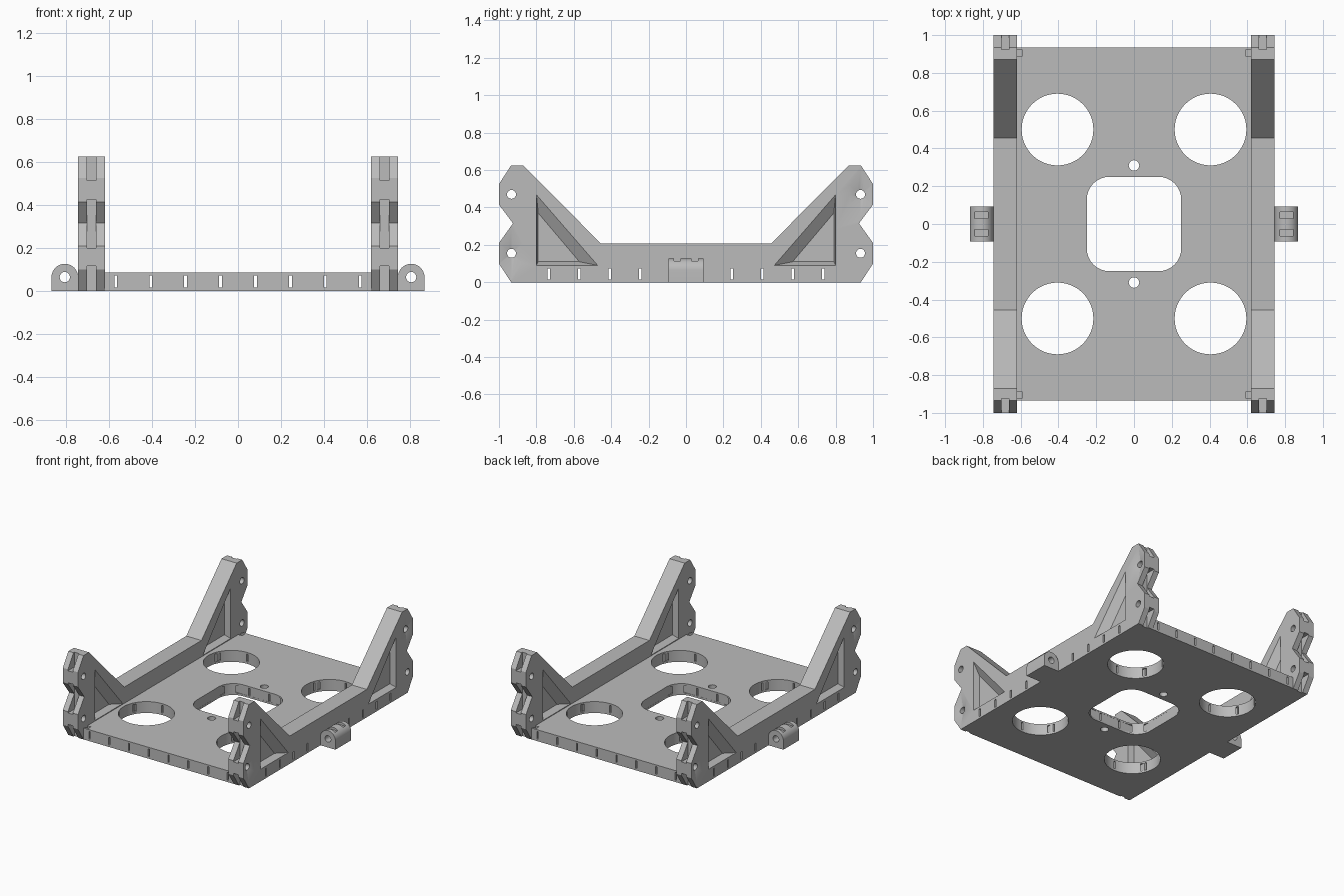
import bpy
import bmesh
from math import cos, sin, pi, radians

cube = bpy.data.objects.get("Cube")
if cube:
    bpy.data.objects.remove(cube)

grey = bpy.data.materials.new("light_grey")
grey.use_nodes = True
grey.diffuse_color = (0.5, 0.5, 0.5, 1)
grey.node_tree.nodes["Principled BSDF"].inputs["Base Color"].default_value = (0.5, 0.5, 0.5, 1)


def loft(name, axis, a, b, profile, end_profile=None):
    """Solid between a profile at a and another (or the same) at b."""
    place = {"x": lambda t, p: (t, p[0], p[1]),
             "y": lambda t, p: (p[0], t, p[1]),
             "z": lambda t, p: (p[0], p[1], t)}[axis]
    bm = bmesh.new()
    lower = [bm.verts.new(place(a, p)) for p in profile]
    upper = [bm.verts.new(place(b, p)) for p in (end_profile or profile)]
    bm.faces.new(lower)
    bm.faces.new(upper)
    n = len(lower)
    for i in range(n):
        j = (i + 1) % n
        bm.faces.new((lower[i], lower[j], upper[j], upper[i]))
    bmesh.ops.recalc_face_normals(bm, faces=bm.faces)
    mesh = bpy.data.meshes.new(name)
    bm.to_mesh(mesh)
    bm.free()
    mesh.materials.append(grey)
    obj = bpy.data.objects.new(name, mesh)
    bpy.context.collection.objects.link(obj)
    return obj


def rect(u0, u1, v0, v1):
    return [(u0, v0), (u1, v0), (u1, v1), (u0, v1)]


def box(x0, x1, y0, y1, z0, z1):
    return loft("cutter", "z", z0, z1, rect(x0, x1, y0, y1))


def arc(cx, cy, r, start, end, n):
    return [(cx + r * cos(start + (end - start) * i / n),
             cy + r * sin(start + (end - start) * i / n)) for i in range(n + 1)]


def circle(cx, cy, r, n=32):
    return arc(cx, cy, r, 0, 2 * pi, n)[:-1]


def cut(obj, cutters):
    """Subtract each cutter and bake the result."""
    for c in cutters:
        c.hide_render = True
        mod = obj.modifiers.new("cut", "BOOLEAN")
        mod.operation = "DIFFERENCE"
        mod.solver = "EXACT"
        mod.object = c
    graph = bpy.context.evaluated_depsgraph_get()
    result = bpy.data.meshes.new_from_object(obj.evaluated_get(graph))
    obj.modifiers.clear()
    obj.data = result
    for c in cutters:
        bpy.data.objects.remove(c)


def smooth(obj):
    bpy.ops.object.select_all(action="DESELECT")
    obj.select_set(True)
    bpy.context.view_layer.objects.active = obj
    bpy.ops.object.shade_smooth_by_angle(angle=radians(25))


INNER, OUTER = 0.62, 0.745
PITCH = 0.163
SIGNS = (-1, 1)

# Base plate with large holes, a rounded window and screw holes
plate = loft("base_plate", "z", 0, 0.085, rect(-INNER, INNER, -0.935, 0.935))
window = []
for k, (sx, sy) in enumerate([(1, 1), (-1, 1), (-1, -1), (1, -1)]):
    window += arc(sx * 0.13, sy * 0.13, 0.12, k * pi / 2, (k + 1) * pi / 2, 8)
cutters = [loft("cutter", "z", -0.1, 0.2, window)]
for sy in SIGNS:
    cutters.append(loft("cutter", "z", -0.1, 0.2, circle(0, sy * 0.31, 0.028, 20)))
    for sx in SIGNS:
        cutters.append(loft("cutter", "z", -0.1, 0.2, circle(sx * 0.405, sy * 0.5, 0.19, 48)))
        # Corner notches
        xs = sorted((sx * 0.59, sx * 0.7))
        ys = sorted((sy * 0.89, sy * 0.92))
        cutters.append(box(*xs, *ys, 0.065, 0.2))
# Thin channels through the plate in both directions
for i in range(4):
    for s in SIGNS:
        t = s * PITCH * (i + 0.5)
        cutters.append(box(t - 0.006, t + 0.006, -1.1, 1.1, 0.015, 0.072))
        if i:
            cutters.append(box(-0.9, 0.9, t - 0.0065, t + 0.0065, 0.014, 0.073))
for s in SIGNS:
    t = s * PITCH * 4.5
    cutters.append(box(-0.9, 0.9, t - 0.0065, t + 0.0065, 0.014, 0.073))
cut(plate, cutters)
smooth(plate)

# Half outline of a rail with its end tower, mirrored front to back
half = [(0.935, 0), (1, 0.1), (1, 0.21), (0.925, 0.315), (1, 0.415), (1, 0.525),
        (0.935, 0.625), (0.87, 0.625), (0.455, 0.207)]
outline = half + [(-y, z) for y, z in reversed(half)]
pocket_rim = [(0.80, 0.47), (0.47, 0.09), (0.80, 0.09)]
pocket_floor = [(0.79, 0.37), (0.57, 0.11), (0.79, 0.11)]
lug = [(0.063, 0.055), (0, 0.15), (-0.063, 0.055), (-0.063, -0.055), (0, -0.15), (0.063, -0.055)]


def make_rail(name):
    rail = loft(name, "x", INNER, OUTER, outline)
    mid = (INNER + OUTER) / 2
    tools = []
    for s in SIGNS:
        # Tapered triangular pockets on both faces
        rim = [(s * y, z) for y, z in pocket_rim]
        floor = [(s * y, z) for y, z in pocket_floor]
        tools.append(loft("cutter", "x", OUTER + 0.001, OUTER - 0.045, rim, floor))
        tools.append(loft("cutter", "x", INNER - 0.001, INNER + 0.045, rim, floor))
        # Pin holes
        for z in (0.155, 0.47):
            tools.append(loft("cutter", "x", 0.5, 0.9, circle(s * 0.933, z, 0.024, 20)))
        # Grooves in the tower ends, tapering towards the lug centres
        ys = sorted((s * 0.925, s * 1.1))
        for z0, z1 in ((-0.1, 0.115), (0.2, 0.425), (0.515, 0.7)):
            tools.append(box(mid - 0.02, mid + 0.02, *ys, z0, z1))
        # Channels along the base
        for i in (1, 2, 3, 4):
            t = s * PITCH * (i + 0.5)
            tools.append(box(0.5, 0.9, t - 0.0065, t + 0.0065, 0.014, 0.073))
    # Shallow dished lug faces
    for y, z in ((-0.934, 0.155), (0.934, 0.47)):
        wide = [(y + u * 0.97, z + v * 0.97) for u, v in lug]
        tiny = [(y + u * 0.1, z + v * 0.1) for u, v in lug]
        tools.append(loft("cutter", "x", OUTER + 0.001, OUTER - 0.02, wide, tiny))
    cut(rail, tools)
    smooth(rail)
    return rail


def make_ear(name):
    # Round-topped side ear with a cross hole and two top notches
    shape = [(0.869, 0)] + arc(0.807, 0.064, 0.062, 0, pi, 20) + [(OUTER, 0)]
    ear = loft(name, "y", -0.093, 0.093, shape)
    tools = [loft("cutter", "y", -0.3, 0.3, circle(0.807, 0.064, 0.024, 20))]
    for s in SIGNS:
        tools.append(box(0.77, 0.845, s * 0.047 - 0.017, s * 0.047 + 0.017, 0.108, 0.2))
    cut(ear, tools)
    smooth(ear)
    return ear


# The right side is the left side turned half a circle
for side, turn in (("left", 0), ("right", pi)):
    make_rail(side + "_rail").rotation_euler.z = turn
    make_ear(side + "_ear").rotation_euler.z = turn
